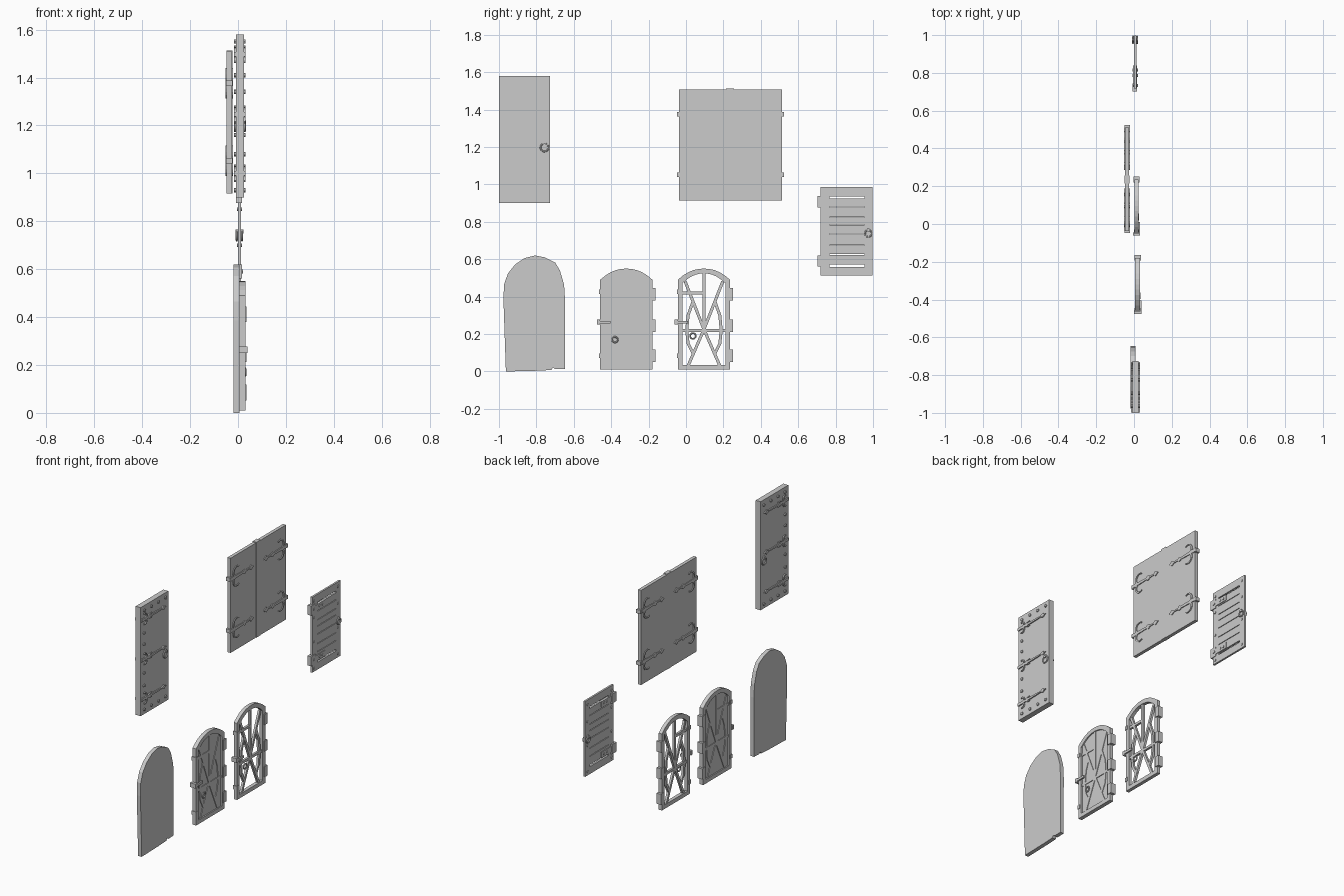
import bpy, bmesh, math
from mathutils import Vector

if "Cube" in bpy.data.objects:
    bpy.data.objects.remove(bpy.data.objects["Cube"])

grey = bpy.data.materials.new("plain grey")
grey.use_nodes = True
colour = (0.6, 0.6, 0.6, 1)
grey.diffuse_color = colour
grey.node_tree.nodes["Principled BSDF"].inputs["Base Color"].default_value = colour


def finish(name, bm):
    bmesh.ops.recalc_face_normals(bm, faces=bm.faces)
    mesh = bpy.data.meshes.new(name)
    bm.to_mesh(mesh)
    bm.free()
    mesh.materials.append(grey)
    ob = bpy.data.objects.new(name, mesh)
    bpy.context.collection.objects.link(ob)
    return ob


def prism(name, pts, x0, x1):
    """Extrude a (y, z) outline between two x planes."""
    bm = bmesh.new()
    a = [bm.verts.new((x0, y, z)) for y, z in pts]
    b = [bm.verts.new((x1, y, z)) for y, z in pts]
    bm.faces.new(a)
    bm.faces.new(b)
    for i in range(len(pts)):
        j = (i + 1) % len(pts)
        bm.faces.new((a[i], a[j], b[j], b[i]))
    return finish(name, bm)


def box(name, y0, y1, z0, z1, x0, x1):
    return prism(name, [(y0, z0), (y1, z0), (y1, z1), (y0, z1)], x0, x1)


def ribbon(name, path, width, end_width, x0, x1):
    """Flat strip of tapering width along a (y, z) path."""
    p = [Vector(q) for q in path]
    left, right = [], []
    for i, q in enumerate(p):
        d = (p[min(i + 1, len(p) - 1)] - p[max(i - 1, 0)]).normalized()
        w = (width + (end_width - width) * i / (len(p) - 1)) / 2
        n = Vector((-d.y, d.x)) * w
        left.append(q + n)
        right.append(q - n)
    return prism(name, left + right[::-1], x0, x1)


def frame(name, outer, inner, x0, x1):
    """Hollow frame between two outlines with equal point counts."""
    bm = bmesh.new()
    loops = [[bm.verts.new((x, y, z)) for y, z in pts]
             for pts, x in ((outer, x0), (outer, x1), (inner, x1), (inner, x0))]
    for k in range(4):
        a, b = loops[k], loops[(k + 1) % 4]
        for i in range(len(a)):
            j = (i + 1) % len(a)
            bm.faces.new((a[i], a[j], b[j], b[i]))
    return finish(name, bm)


def arc(y, z, r, start, end, n=8):
    angles = [math.radians(start + (end - start) * i / n) for i in range(n + 1)]
    return [(y + r * math.cos(a), z + r * math.sin(a)) for a in angles]


def rivet(name, y, z, r, x0, x1):
    prism(name, arc(y, z, r, 0, 315, 7), x0, x1)


def ring(name, y, z, r, x):
    bpy.ops.mesh.primitive_torus_add(
        major_segments=20, minor_segments=8, major_radius=r, minor_radius=0.0045,
        location=(x, y, z), rotation=(0, math.pi / 2, 0))
    ob = bpy.context.object
    ob.name = name
    ob.data.materials.append(grey)
    bpy.ops.object.shade_smooth_by_angle()


def sides(x0, x1, t):
    """Thin plate ranges on both faces of a slab."""
    return ((x0 - t, x0), (x1, x1 + t))


def arch(y0, y1, z0, spring, top, n=10):
    c, h = (y0 + y1) / 2, (y1 - y0) / 2
    pts = [(y0, z0)]
    for i in range(n + 1):
        u = -1 + 2 * i / n
        pts.append((c + h * u, spring + (top - spring) * (1 - abs(u) ** 2.2)))
    return pts + [(y1, z0)]


# Tall strapped door
AX = (-0.009, 0.025)
box("tall_door_slab", -1, -0.726, 0.9, 1.58, *AX)
for x in sides(*AX, 0.007):
    for z in (1.0, 1.246, 1.497):
        ribbon("tall_door_strap", [(-0.998, z), (-0.8, z)], 0.018, 0.008, *x)
        prism("tall_door_strap_tip", [(-0.805, z), (-0.775, z + 0.013), (-0.768, z + 0.004),
              (-0.752, z), (-0.768, z - 0.004), (-0.775, z - 0.013)], *x)
        for s in (1, -1):
            ribbon("tall_door_strap_curl", arc(-0.962, z + s * 0.018, 0.016, -90 * s, 120 * s),
                   0.01, 0.006, *x)
            ribbon("tall_door_strap_leaf", [(-0.935, z), (-0.915, z + s * 0.012),
                   (-0.895, z + s * 0.014)], 0.009, 0.004, *x)
    for y in (-0.965, -0.895, -0.825, -0.755):
        for z in (0.93, 1.55):
            rivet("tall_door_rivet", y, z, 0.009, *x)
    for z in (1.08, 1.16, 1.34, 1.41):
        rivet("tall_door_rivet", -0.967, z, 0.009, *x)
    rivet("tall_door_ring_boss", -0.757, 1.218, 0.01, *x)
    ring("tall_door_ring", -0.757, 1.197, 0.021, sum(x) / 2)

# Double shutters with crescent hinges
BX = (-0.047, -0.026)
box("left_shutter_slab", -0.037, 0.214, 0.915, 1.508, *BX)
box("right_shutter_slab", 0.256, 0.512, 0.915, 1.508, *BX)
box("shutter_centre_strip", 0.214, 0.256, 0.915, 1.513, BX[0] - 0.002, BX[1] + 0.003)
for edge, s in ((-0.037, 1), (0.512, -1)):
    for z in (1.053, 1.376):
        box("shutter_hinge_pin", edge - 0.01, edge + 0.012, z - 0.012, z + 0.012,
            BX[0] - 0.004, BX[1] + 0.004)
        for x in sides(*BX, 0.005):
            ribbon("shutter_strap", [(edge, z), (edge + s * 0.1, z), (edge + s * 0.19, z)],
                   0.022, 0.008, *x)
            base = 180 if s > 0 else 0
            for t in (1, -1):
                ribbon("shutter_crescent", arc(edge + s * 0.06, z + t * 0.028, 0.033,
                       base + t * s * 55, base - t * s * 125), 0.014, 0.005, *x)
            rivet("shutter_strap_boss", edge + s * 0.135, z, 0.015, *x)
            tip = edge + s * 0.225
            prism("shutter_strap_tip", [(tip, z), (tip - s * 0.025, z + 0.016),
                  (tip - s * 0.045, z), (tip - s * 0.025, z - 0.016)], *x)

# Slatted gate with gaps between the boards
CX = (0, 0.012)
levels = [0.513, 0.565, 0.625, 0.675, 0.735, 0.785, 0.825, 0.88, 0.93, 0.985]
wide = (0.565, 0.93)
for y0, y1 in ((0.718, 0.768), (0.955, 0.998)):
    box("gate_stile", y0, y1, levels[0], levels[-1], *CX)
for low, high in zip(levels, levels[1:]):
    g0, g1 = (0.006 if v in wide else 0.002 for v in (low, high))
    box("gate_board", 0.768, 0.955, low + g0 * (low > levels[0]),
        high - g1 * (high < levels[-1]), *CX)
for z in (0.59, 0.907):
    box("gate_hinge_clamp", 0.702, 0.745, z - 0.03, z + 0.03, CX[0] - 0.009, CX[1] + 0.004)
    for x in sides(*CX, 0.004):
        box("gate_batten", 0.718, 0.84, z - 0.018, z + 0.018, *x)
    for y in (0.732, 0.787, 0.815):
        rivet("gate_batten_rivet", y, z, 0.008, CX[0] - 0.008, CX[1] + 0.008)
for z in (0.535, 0.7, 0.85, 0.955):
    for y in (0.737, 0.975):
        rivet("gate_rivet", y, z, 0.008, CX[0] - 0.004, CX[1] + 0.004)
for x in sides(*CX, 0.01):
    rivet("gate_ring_boss", 0.975, 0.757, 0.009, *x)
    ring("gate_ring", 0.975, 0.738, 0.018, sum(x) / 2)

# Plain arched slab, slightly uneven
prism("arched_slab", [(-0.963, 0), (-0.976, 0.385), (-0.973, 0.465), (-0.952, 0.524),
      (-0.914, 0.572), (-0.861, 0.607), (-0.807, 0.62), (-0.754, 0.61), (-0.7, 0.583),
      (-0.674, 0.54), (-0.652, 0.465), (-0.647, 0.385), (-0.648, 0.014), (-0.7, 0.012),
      (-0.71, 0.022), (-0.72, 0.008), (-0.8, 0.004)], -0.018, 0.007)


# Arched lattice doors, one backed by a panel
def lattice_door(name, c, x0, x1, panel, ring_y, ring_z):
    outer = arch(c - 0.14, c + 0.14, 0.01, 0.49, 0.55)
    inner = arch(c - 0.114, c + 0.114, 0.035, 0.472, 0.524)
    frame(name + "_frame", outer, inner, x0, x1)
    b0, b1 = x0 + 0.004, x1 - 0.004
    if panel:
        prism(name + "_panel", inner, x0 + 0.008, x1 - 0.008)
    paths = [[(0, 0.22), (0, 0.53)], [(-0.12, 0.42), (0, 0.42)]]
    for s in (1, -1):
        paths += [[(0, 0.225), (s * 0.1, 0.48)], [(0, 0.225), (s * 0.085, 0.03)],
                  [(0, 0.22), (s * 0.12, 0.22)],
                  [(s * 0.06, 0.37), (s * 0.085, 0.3), (s * 0.092, 0.22),
                   (s * 0.085, 0.15), (s * 0.055, 0.09)]]
    for path in paths:
        ribbon(name + "_lattice_bar", [(c + y, z) for y, z in path], 0.016, 0.016, b0, b1)
    for z in (0.085, 0.245, 0.412):
        box(name + "_hinge", c + 0.125, c + 0.155, z - 0.033, z + 0.033, x0 - 0.004, x1 + 0.005)
    box(name + "_latch", c - 0.157, c - 0.085, 0.256, 0.271, x1, x1 + 0.009)
    box(name + "_latch_pin", c - 0.157, c - 0.14, 0.25, 0.277, x0 - 0.006, x1 + 0.009)
    for z in (0.085, 0.425):
        box(name + "_clip", c - 0.145, c - 0.125, z - 0.012, z + 0.012, x0 - 0.003, x1 + 0.003)
    ring(name + "_ring", ring_y, ring_z, 0.015, x1 - 0.001)


lattice_door("panelled_door", -0.319, 0.006, 0.031, True, -0.38, 0.17)
lattice_door("open_door", 0.096, 0.002, 0.024, False, 0.037, 0.19)
